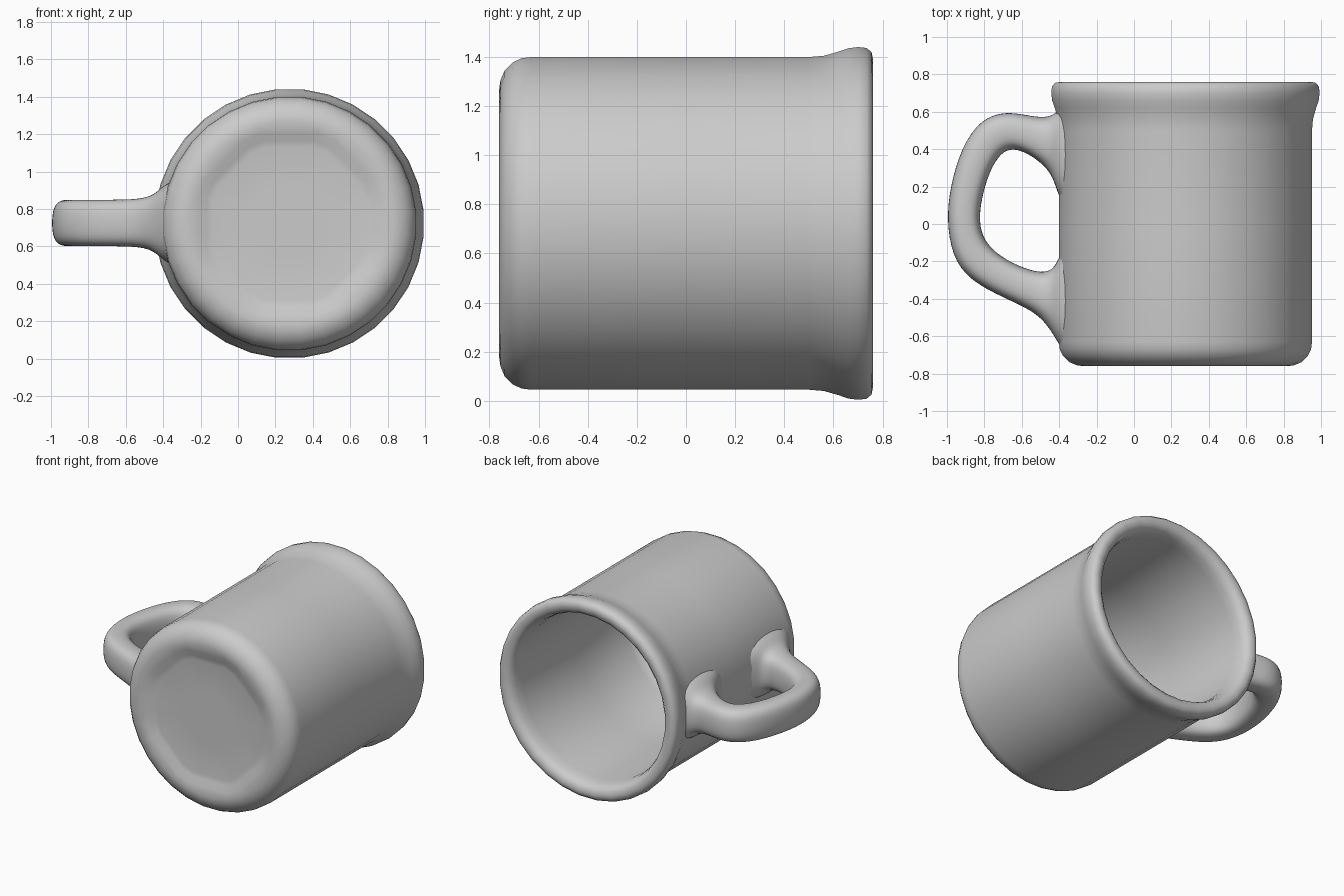
import bpy, bmesh, math

if "Cube" in bpy.data.objects:
    bpy.data.objects.remove(bpy.data.objects["Cube"])

CX, CZ = 0.275, 0.722      # mug axis runs along y through this point
SEG = 32

grey = bpy.data.materials.new("plain grey")
grey.diffuse_color = (0.6, 0.6, 0.6, 1)
grey.use_nodes = True
grey.node_tree.nodes["Principled BSDF"].inputs["Base Color"].default_value = grey.diffuse_color


def make_object(name, rings, cap_start, cap_end):
    """Skin a list of closed rings into one smooth mesh."""
    bm = bmesh.new()
    loops = [[bm.verts.new(p) for p in ring] for ring in rings]
    for a, b in zip(loops, loops[1:]):
        n = len(a)
        for i in range(n):
            j = (i + 1) % n
            bm.faces.new((a[i], a[j], b[j], b[i]))
    if cap_start:
        bm.faces.new(loops[0])
    if cap_end:
        bm.faces.new(loops[-1])
    bmesh.ops.recalc_face_normals(bm, faces=bm.faces[:])
    for f in bm.faces:
        f.smooth = True
    mesh = bpy.data.meshes.new(name)
    bm.to_mesh(mesh)
    bm.free()
    mesh.materials.append(grey)
    obj = bpy.data.objects.new(name, mesh)
    bpy.context.collection.objects.link(obj)
    return obj


def body_ring(y, r):
    ring = []
    for i in range(SEG):
        a = 2 * math.pi * (i + 0.5) / SEG
        rr = r
        if r < 0.52 and y < -0.7:      # eight-sided recess under the base
            off = (a + math.pi / 8) % (math.pi / 4) - math.pi / 8
            rr = r * math.cos(math.pi / 8) / math.cos(off) * 1.03
        ring.append((CX + rr * math.cos(a), y, CZ + rr * math.sin(a)))
    return ring


# Mug body: recessed base, rounded corner, wall, flared lip, inside wall, floor
profile = [(-0.727, 0.2), (-0.727, 0.43), (-0.733, 0.465), (-0.752, 0.51),
           (-0.76, 0.55), (-0.755, 0.585), (-0.738, 0.625), (-0.705, 0.658),
           (-0.67, 0.675), (-0.63, 0.68), (0.0, 0.68), (0.5, 0.68),
           (0.56, 0.685), (0.62, 0.702), (0.66, 0.716), (0.70, 0.721),
           (0.735, 0.717), (0.755, 0.70), (0.76, 0.675), (0.755, 0.645),
           (0.735, 0.622), (0.70, 0.608), (0.64, 0.60), (0.0, 0.595),
           (-0.52, 0.59), (-0.58, 0.57), (-0.61, 0.53), (-0.62, 0.47),
           (-0.62, 0.2)]
make_object("mug_body", [body_ring(y, r) for y, r in profile], True, True)

# Handle: each section is outer x, outer y, inner x, inner y, half height
sections = [(-0.345, 0.67, -0.345, 0.06, 0.23),
            (-0.405, 0.61, -0.405, 0.14, 0.20),
            (-0.45, 0.572, -0.43, 0.25, 0.155),
            (-0.54, 0.575, -0.50, 0.335, 0.128),
            (-0.68, 0.607, -0.63, 0.41, 0.126),
            (-0.82, 0.565, -0.71, 0.385, 0.126),
            (-0.925, 0.41, -0.775, 0.275, 0.126),
            (-0.985, 0.20, -0.815, 0.13, 0.126),
            (-1.003, 0.02, -0.828, 0.01, 0.126),
            (-0.975, -0.17, -0.80, -0.09, 0.126),
            (-0.885, -0.30, -0.72, -0.17, 0.126),
            (-0.70, -0.395, -0.60, -0.232, 0.126),
            (-0.54, -0.465, -0.49, -0.262, 0.13),
            (-0.46, -0.545, -0.43, -0.24, 0.155),
            (-0.405, -0.64, -0.405, -0.18, 0.20),
            (-0.345, -0.74, -0.345, -0.08, 0.23)]


def handle_ring(ox, oy, ix, iy, h):
    ring = []
    for i in range(16):
        a = 2 * math.pi * i / 16
        c, s = math.cos(a), math.sin(a)
        u = math.copysign(abs(c) ** 0.72, c)      # softly squared cross-section
        w = math.copysign(abs(s) ** 0.72, s)
        ring.append(((ox + ix) / 2 + u * (ox - ix) / 2,
                     (oy + iy) / 2 + u * (oy - iy) / 2,
                     CZ + 0.003 + w * h))
    return ring


handle = make_object("handle", [handle_ring(*s) for s in sections], False, False)
smooth = handle.modifiers.new("smooth", 'SUBSURF')
smooth.levels = smooth.render_levels = 2
